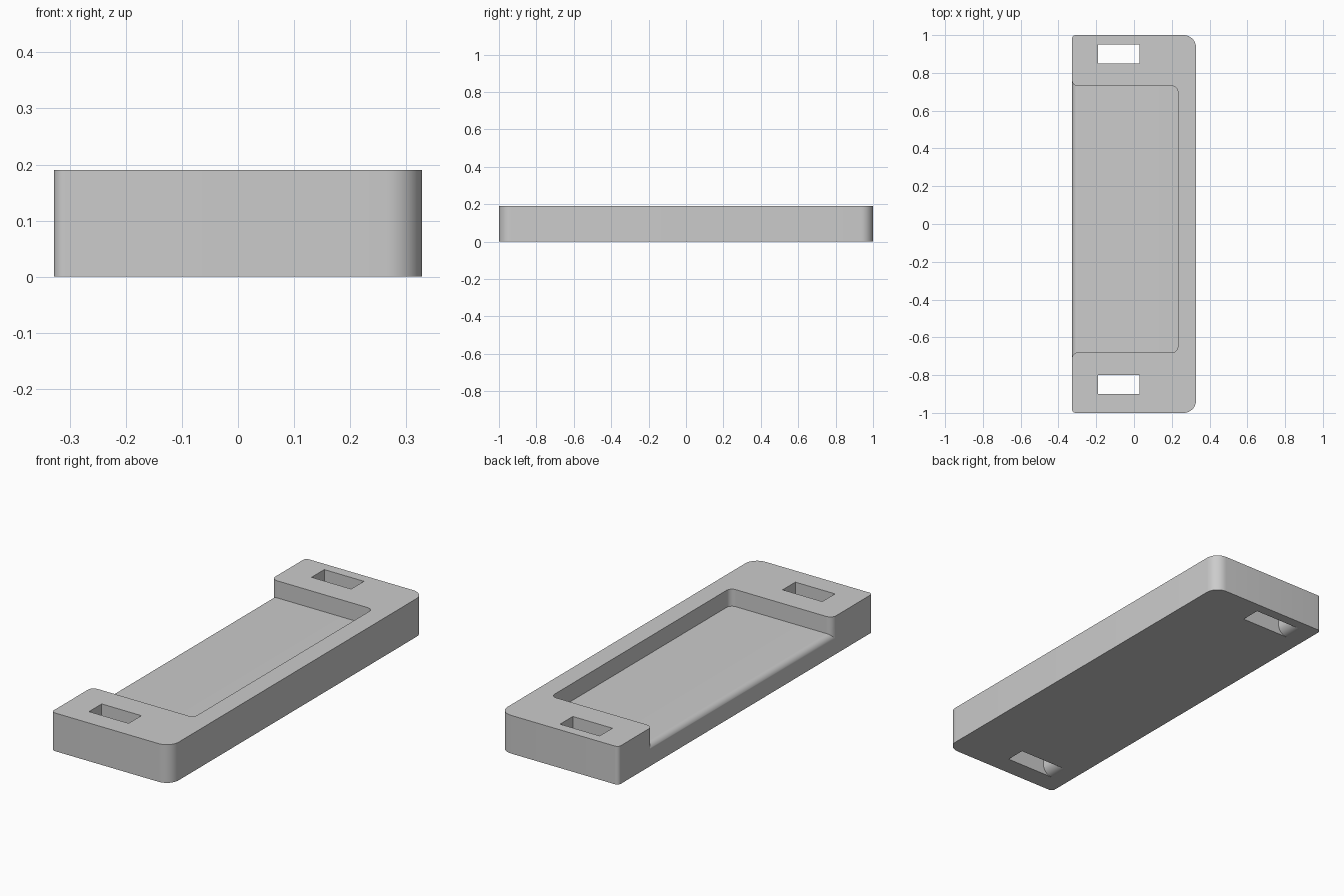
import bpy, bmesh, math
from mathutils import Vector

cube = bpy.data.objects.get("Cube")
if cube:
    bpy.data.objects.remove(cube, do_unlink=True)

grey = bpy.data.materials.new("light_grey")
grey.use_nodes = True
grey.diffuse_color = (0.6, 0.6, 0.6, 1)
grey.node_tree.nodes["Principled BSDF"].inputs["Base Color"].default_value = (0.6, 0.6, 0.6, 1)


def loft(name, rings):
    """Skin a stack of matching rings into a closed solid."""
    bm = bmesh.new()
    rows = [[bm.verts.new(p) for p in ring] for ring in rings]
    n = len(rows[0])
    for a, b in zip(rows, rows[1:]):
        for i in range(n):
            j = (i + 1) % n
            bm.faces.new((a[i], a[j], b[j], b[i]))
    bm.faces.new(rows[0])
    bm.faces.new(rows[-1])
    bmesh.ops.recalc_face_normals(bm, faces=bm.faces[:])
    mesh = bpy.data.meshes.new(name)
    bm.to_mesh(mesh)
    bm.free()
    mesh.materials.append(grey)
    obj = bpy.data.objects.new(name, mesh)
    bpy.context.collection.objects.link(obj)
    return obj


def arc(cx, cy, r, start, end, steps=10):
    """Points on a circular arc, angles in degrees."""
    angles = [math.radians(start + (end - start) * i / steps) for i in range(steps + 1)]
    return [(cx + r * math.cos(a), cy + r * math.sin(a)) for a in angles]


W, L, H = 0.328, 1.0, 0.19      # half width, half length, height
BIG, SMALL = 0.065, 0.02        # outer corner radii

# Plate with two large and two small rounded corners
outline = (arc(W - BIG, L - BIG, BIG, 0, 90)
           + arc(SMALL - W, L - SMALL, SMALL, 90, 180)
           + arc(SMALL - W, SMALL - L, SMALL, 180, 270)
           + arc(W - BIG, BIG - L, BIG, 270, 360))
tray = loft("tray_body", [[(x, y, z) for x, y in outline] for z in (0, H)])

# Pocket: sections along x, rounded at the inner end, flared at the open side
FLOOR, FLARE, ROUND, INNER = 0.105, 0.032, 0.03, 0.232
Y0, Y1 = -0.68, 0.73
sections = [(-W - 0.05, FLARE)]
sections += arc(FLARE - W, FLARE, FLARE, 180, 270)
sections += [(x, -y) for x, y in arc(INNER - ROUND, ROUND, ROUND, 270, 360)]
sections = [(x, d if x < 0 else -(-d)) for x, d in sections]
rings = []
for x, d in sections:
    low = FLOOR - max(d, 0)
    rings.append([(x, Y0 - d, low), (x, Y1 + d, low), (x, Y1 + d, H + 0.1), (x, Y0 - d, H + 0.1)])
cutters = [loft("pocket_cutter", rings)]

# Strap slots: straight through, with one lower end edge rounded over
EASE, SX0, SX1 = 0.05, -0.19, 0.028
profile = [(SX1, -0.05), (SX1, H + 0.05), (SX0, H + 0.05)]
profile += arc(SX0 - EASE, EASE, EASE, 0, -90)
profile += [(SX0 - EASE, -0.05)]
for y in (-0.9, 0.85):
    cutters.append(loft("slot_cutter", [[(x, yy, z) for x, z in profile] for yy in (y, y + 0.1)]))

# Cut the pocket and slots, then drop the cutters
bpy.context.view_layer.objects.active = tray
for cutter in cutters:
    cutter.hide_render = True
    mod = tray.modifiers.new("cut", 'BOOLEAN')
    mod.operation = 'DIFFERENCE'
    mod.solver = 'EXACT'
    mod.object = cutter
    bpy.ops.object.modifier_apply(modifier=mod.name)
    bpy.data.objects.remove(cutter, do_unlink=True)

for obj in bpy.context.selected_objects:
    obj.select_set(False)
tray.select_set(True)
bpy.ops.object.shade_smooth_by_angle(angle=math.radians(30))
